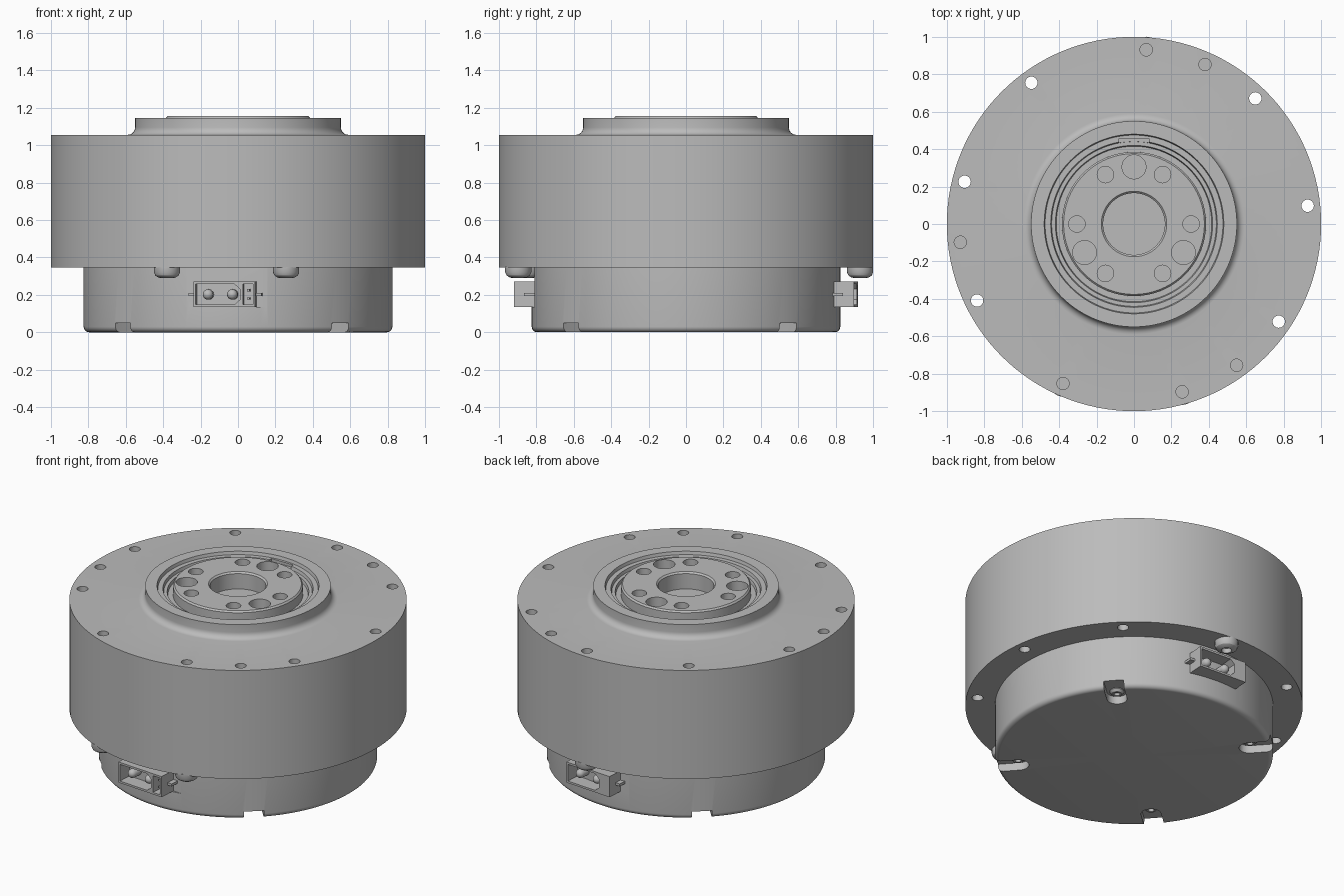
import bpy, bmesh
from math import sin, cos, pi, radians
from mathutils import Matrix, Vector

if "Cube" in bpy.data.objects:
    bpy.data.objects.remove(bpy.data.objects["Cube"])

grey = bpy.data.materials.new("machined grey")
grey.use_nodes = True
colour = (0.5, 0.5, 0.5, 1)
grey.diffuse_color = colour
grey.node_tree.nodes["Principled BSDF"].inputs["Base Color"].default_value = colour

TWIST = -4  # every feature is turned slightly off the main axes


def finish(name, bm):
    bmesh.ops.recalc_face_normals(bm, faces=bm.faces)
    mesh = bpy.data.meshes.new(name)
    bm.to_mesh(mesh)
    bm.free()
    mesh.materials.append(grey)
    obj = bpy.data.objects.new(name, mesh)
    bpy.context.collection.objects.link(obj)
    return obj


def turn(angle):
    return Matrix.Rotation(radians(angle), 4, 'Z')


def polar(r, angle, z=0):
    return Vector((r * cos(radians(angle)), r * sin(radians(angle)), z))


def add_lathe(bm, profile, segs=96, matrix=Matrix()):
    verts = [bm.verts.new((r, 0, z)) for r, z in profile]
    edges = [bm.edges.new(pair) for pair in zip(verts, verts[1:])]
    made = bmesh.ops.spin(bm, geom=verts + edges, axis=(0, 0, 1), cent=(0, 0, 0),
                          angle=2 * pi, steps=segs, use_merge=True)
    new = set(verts) | {v for f in bm.faces for v in f.verts if not v.tag}
    new = [v for v in new if v.is_valid]
    bmesh.ops.remove_doubles(bm, verts=new, dist=1e-5)
    for v in bm.verts:
        if not v.tag:
            v.co = matrix @ v.co
            v.tag = True


def add_cylinder(bm, centre, r, z0, z1, segs=28):
    place = Matrix.Translation((centre[0], centre[1], 0))
    add_lathe(bm, [(0, z0), (r, z0), (r, z1), (0, z1)], segs, place)


def add_prism(bm, outline, depth0, depth1, matrix):
    """Extrude an outline of (x, z) points from y = depth0 to depth1."""
    face = bm.faces.new([bm.verts.new((x, depth0, z)) for x, z in outline])
    top = bmesh.ops.extrude_face_region(bm, geom=[face])["geom"]
    for v in top:
        if isinstance(v, bmesh.types.BMVert):
            v.co.y = depth1
    for v in bm.verts:
        if not v.tag:
            v.co = matrix @ v.co
            v.tag = True


def rect(x0, x1, z0, z1):
    return [(x0, z0), (x1, z0), (x1, z1), (x0, z1)]


def cut(obj, bm):
    cutter = finish(obj.name + "_cutter", bm)
    mod = obj.modifiers.new("cut", 'BOOLEAN')
    mod.operation, mod.solver, mod.object = 'DIFFERENCE', 'EXACT', cutter
    bpy.context.view_layer.objects.active = obj
    bpy.ops.object.modifier_apply(modifier=mod.name)
    bpy.data.objects.remove(cutter)


def arc(cx, cz, r, a0, a1, n=6):
    return [(cx + r * cos(radians(a0 + (a1 - a0) * i / n)),
             cz + r * sin(radians(a0 + (a1 - a0) * i / n))) for i in range(n + 1)]


# Main housing: wide drum, filleted boss and stepped groove
bm = bmesh.new()
add_lathe(bm, [(0, .345), (1, .345), (1, 1.055)] + arc(.59, 1.095, .04, 270, 180)
          + [(.55, 1.145), (.48, 1.145), (.475, 1.125), (.445, 1.125), (.44, 1.105),
             (.42, 1.105), (.415, 1.085), (.385, 1.085), (.385, .95), (0, .95)], 128)
housing = finish("main_housing", bm)
bm = bmesh.new()
screw_angles = [86, 246, 286]
for angle in range(6, 366, 40):           # clearance holes, three hold screws
    blind = angle in screw_angles
    add_cylinder(bm, polar(.933, angle), .033, .95 if blind else .3, 1.2)
for angle in (66, 186, 306):              # blind dowel holes
    add_cylinder(bm, polar(.933, angle), .033, .95, 1.2)
add_prism(bm, rect(-.08, .08, 1.107, 1.2), .40, .458, Matrix())
cut(housing, bm)

# Output hub with centre bore and bolt circle
bm = bmesh.new()
add_lathe(bm, [(0, .95), (.385, .95), (.385, 1.145), (.376, 1.155), (.175, 1.155),
               (.165, 1.145), (.165, 1.045), (0, 1.045)])
hub = finish("output_hub", bm)
bm = bmesh.new()
for angle in range(0, 360, 60):
    add_cylinder(bm, polar(.305, angle), .044, 1.06, 1.2)
for angle in (90, 210, 330):
    add_cylinder(bm, polar(.305, angle), .064, 1.07, 1.2)
cut(hub, bm)

# Rear cover with rounded lower edge, connector flats and foot slots
bm = bmesh.new()
add_lathe(bm, [(0, 0)] + arc(.795, .03, .03, 270, 360) + [(.825, .35), (0, .35)], 128)
cover = finish("rear_cover", bm)
bm = bmesh.new()
slot_angles = [45 + TWIST + 90 * i + .6 for i in range(4)]
for angle in slot_angles:
    ring = [(x, y + .69) for x, y in arc(0, 0, .06, 180, 360, 10)]
    outline = ring + [(.06, .9), (-.06, .9)]
    add_prism(bm, outline, -.065, .05,
              turn(angle - 90) @ Matrix.Rotation(radians(90), 4, 'X') @ Matrix.Scale(-1, 4, (0, 0, 1))
              @ Matrix.Scale(-1, 4, (0, 0, 1)))
for side in (0, 180):
    add_prism(bm, rect(-.21, .21, .135, .4), -.95, -.798, turn(TWIST + side))
cut(cover, bm)

# Small screws inside the foot slots
bm = bmesh.new()
for angle in slot_angles:
    add_lathe(bm, [(0, .045), (.014, .045), (.018, .03), (.03, .03), (.043, .045), (.043, .07), (0, .07)],
              20, Matrix.Translation(polar(.695, angle)))
finish("slot_screws", bm)

# Button head screws under the flange
bm = bmesh.new()
for angle in screw_angles:
    add_lathe(bm, [(0, .32), (.028, .32), (.03, .29), (.045, .292), (.062, .303),
                   (.07, .32), (.07, .35), (0, .35)], 28, Matrix.Translation(polar(.933, angle)))
finish("flange_screws", bm)

# Power and signal connector on front and back
for side, label in ((0, "front"), (180, "back")):
    place = turn(TWIST + side)
    bm = bmesh.new()
    add_prism(bm, rect(-.175, .155, .135, .27), -.912, -.78, place)
    body = finish(label + "_connector_body", bm)
    bm = bmesh.new()
    add_prism(bm, [(-.163, .148), (.045, .148), (.075, .175), (.075, .23),
                   (.045, .257), (-.163, .257)], -.95, -.82, place)
    add_prism(bm, rect(.09, .145, .148, .257), -.95, -.82, place)
    cut(body, bm)

    # Round power pins and thin signal pins
    bm = bmesh.new()
    for x in (-.1, .03):
        stand = place @ Matrix.Translation((x, -.81, .202)) @ Matrix.Rotation(radians(90), 4, 'X')
        add_lathe(bm, [(0, 0), (.028, 0), (.028, .06)] + arc(0, .06, .028, 25, 90, 4), 20, stand)
    for z in (.18, .225):
        add_prism(bm, rect(.111, .123, z - .006, z + .006), -.885, -.81, place)
    finish(label + "_connector_pins", bm)

    # Retaining ears at both ends of the connector
    bm = bmesh.new()
    for x in (-.19, .17):
        add_prism(bm, rect(x - .016, x + .016, .194, .21), -.855, -.79, place)
    finish(label + "_connector_ears", bm)

# Smooth the round surfaces and keep the machined edges crisp
bpy.ops.object.select_all(action='DESELECT')
for obj in bpy.context.collection.objects:
    if obj.type == 'MESH' and grey.name in obj.data.materials:
        obj.select_set(True)
        bpy.context.view_layer.objects.active = obj
bpy.ops.object.shade_smooth_by_angle(angle=radians(30))
